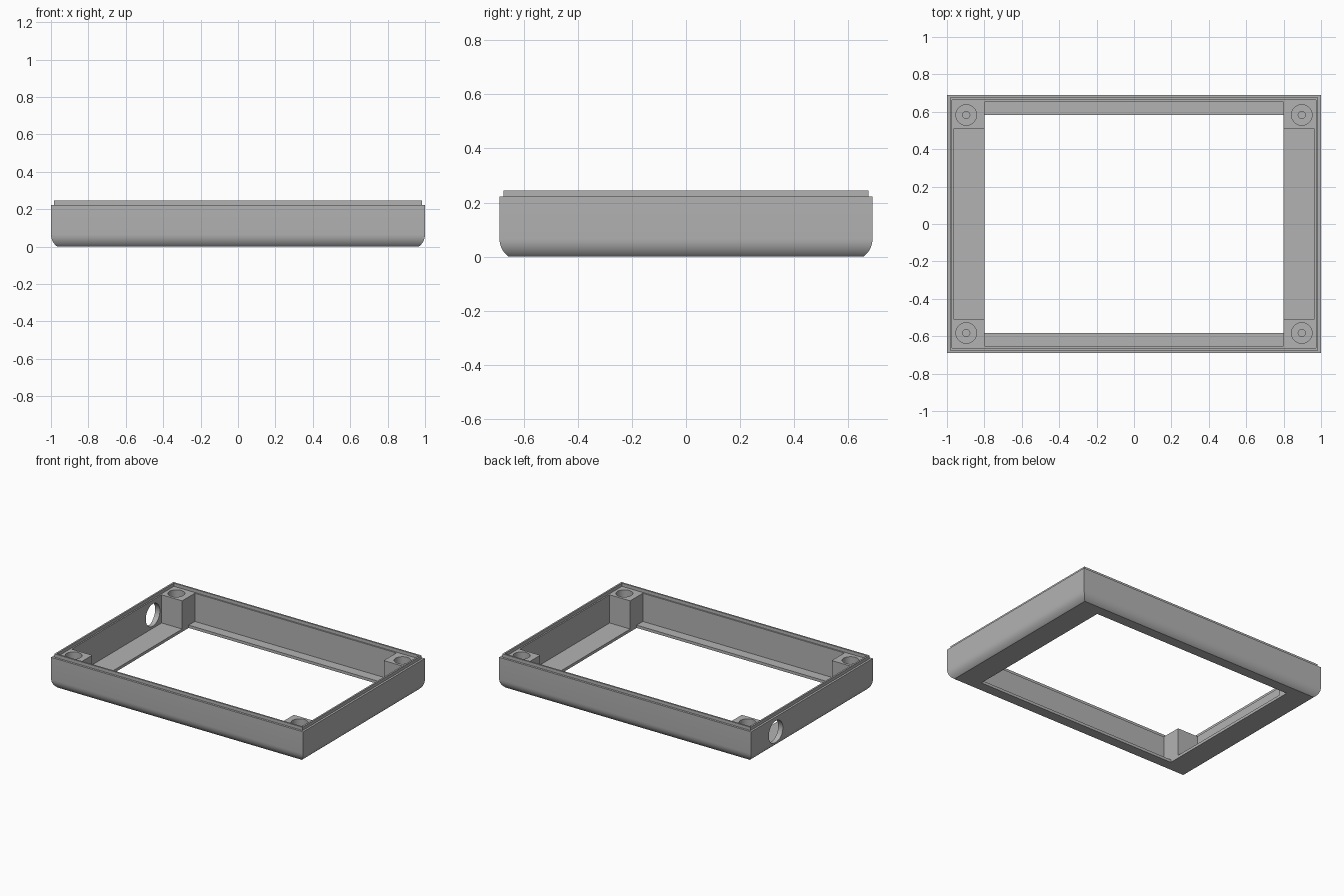
import bpy, bmesh, math
from mathutils import Matrix, Vector

cube = bpy.data.objects.get("Cube")
if cube:
    bpy.data.objects.remove(cube, do_unlink=True)

HX, HY = 1.0, 0.69            # outer half sizes
OX, OY = 0.80, 0.583          # half sizes of the floor opening
LEDGE, LIP, FLOOR, WALL = 0.222, 0.245, 0.02, 0.037

grey = bpy.data.materials.new("plain grey")
grey.use_nodes = True
COLOUR = (0.45, 0.45, 0.45, 1)
grey.diffuse_color = COLOUR
grey.node_tree.nodes["Principled BSDF"].inputs["Base Color"].default_value = COLOUR


def make_object(name, bm):
    bmesh.ops.recalc_face_normals(bm, faces=bm.faces[:])
    mesh = bpy.data.meshes.new(name)
    bm.to_mesh(mesh)
    bm.free()
    mesh.materials.append(grey)
    obj = bpy.data.objects.new(name, mesh)
    bpy.context.collection.objects.link(obj)
    return obj


def cylinder(name, centre, radius, depth, axis="Z"):
    bm = bmesh.new()
    turn = Matrix.Rotation(math.pi / 2, 4, "Y") if axis == "X" else Matrix()
    bmesh.ops.create_cone(bm, cap_ends=True, segments=48, radius1=radius, radius2=radius,
                          depth=depth, matrix=Matrix.Translation(centre) @ turn)
    return make_object(name, bm)


def activate(obj):
    bpy.ops.object.select_all(action="DESELECT")
    obj.select_set(True)
    bpy.context.view_layer.objects.active = obj


def cut(obj, cutter):
    cutter.hide_render = True
    mod = obj.modifiers.new("cut", "BOOLEAN")
    mod.operation, mod.solver, mod.object = "DIFFERENCE", "EXACT", cutter
    activate(obj)
    bpy.ops.object.modifier_apply(modifier=mod.name)
    bpy.data.objects.remove(cutter, do_unlink=True)


def smooth(obj):
    activate(obj)
    bpy.ops.object.shade_smooth_by_angle(angle=math.radians(25))


# Frame: a closed wall section (inset in x, inset in y, height) run round a rectangle
R, TANGENT = 0.08, 0.065
section = [(HX - OX, HY - OY, FLOOR), (HX - OX, HY - OY, 0)]
for i in range(9):
    z = TANGENT * (1 - math.cos(i / 8 * math.pi / 2))
    inset = R - math.sqrt(R * R - (TANGENT - z) ** 2)
    section.append((inset, inset, z))
for inset, z in ((0, LEDGE), (0.015, LEDGE), (0.015, LIP), (0.027, LIP),
                 (0.027, LEDGE), (WALL, LEDGE), (WALL, FLOOR)):
    section.append((inset, inset, z))

bm = bmesh.new()
loops = [[bm.verts.new((sx * (HX - ix), sy * (HY - iy), z))
          for sx, sy in ((-1, -1), (1, -1), (1, 1), (-1, 1))] for ix, iy, z in section]
for a, b in zip(loops, loops[1:] + loops[:1]):
    for k in range(4):
        n = (k + 1) % 4
        bm.faces.new((a[k], a[n], b[n], b[k]))
frame = make_object("frame", bm)

# Round cable hole in the right wall
cut(frame, cylinder("cable_cutter", (-HX, 0.41, 0.115), 0.08, 0.2, "X"))
smooth(frame)

# Corner posts with a stepped screw bore
x0, x1, y0, y1 = OX, HX - WALL, 0.51, HY - WALL
for sx, side in ((-1, "right"), (1, "left")):
    for sy, end in ((-1, "front"), (1, "back")):
        bm = bmesh.new()
        centre = Vector((sx * (x0 + x1) / 2, sy * (y0 + y1) / 2, (FLOOR + LEDGE) / 2))
        bmesh.ops.create_cube(bm, size=1, matrix=Matrix.Translation(centre)
                              @ Matrix.Diagonal((x1 - x0, y1 - y0, LEDGE - FLOOR, 1)))
        post = make_object(f"{end}_{side}_post", bm)
        for radius, depth in ((0.055, 0.10), (0.019, 0.18)):
            cut(post, cylinder("bore_cutter", (sx * 0.897, sy * 0.583, LEDGE), radius, depth * 2))
        smooth(post)
